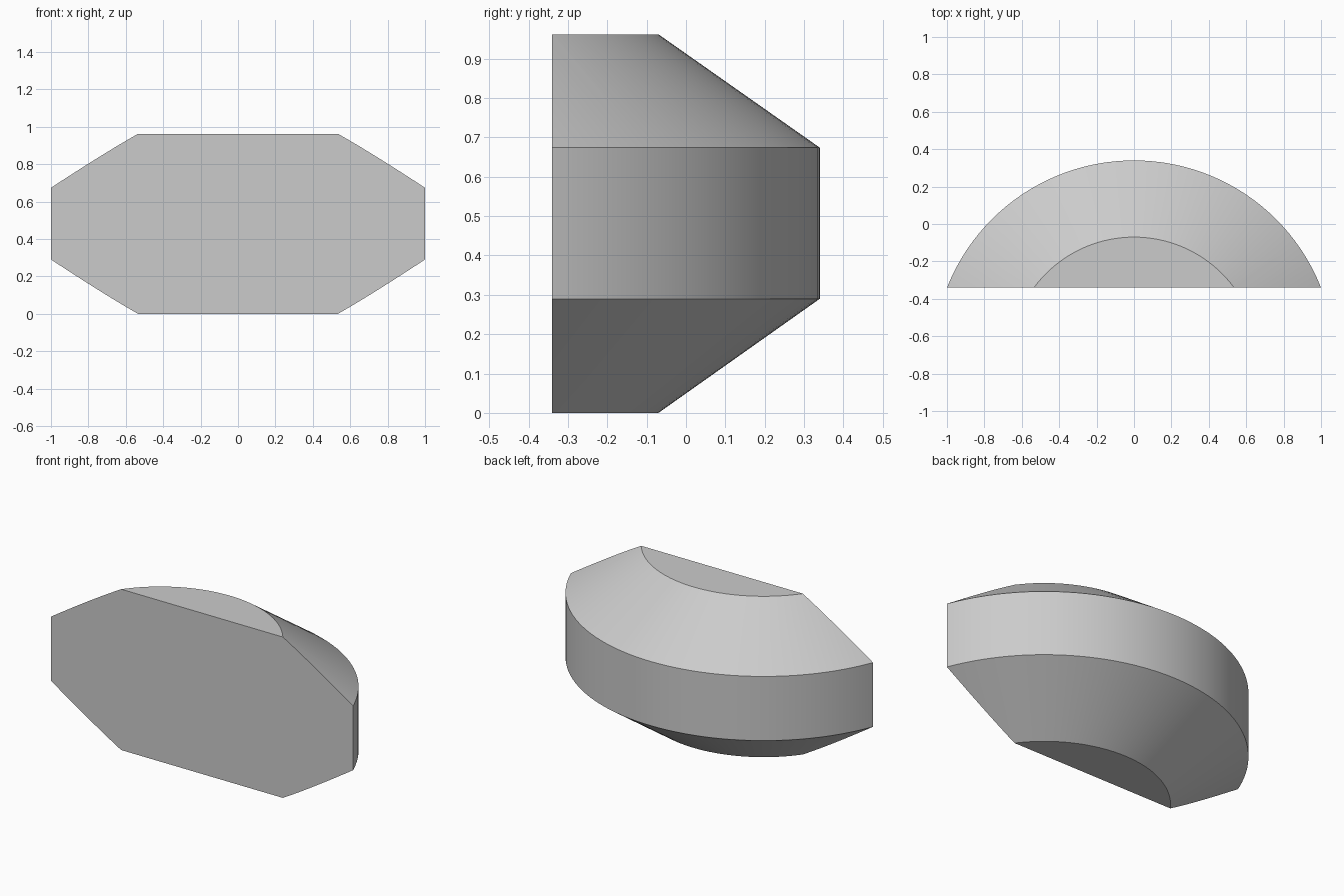
import bpy
import bmesh
from math import sin, cos, pi, radians

cube = bpy.data.objects.get("Cube")
if cube:
    bpy.data.objects.remove(cube, do_unlink=True)

# Plain grey material
grey = bpy.data.materials.new("light grey")
grey.use_nodes = True
colour = (0.6, 0.6, 0.6, 1)
grey.diffuse_color = colour
grey.node_tree.nodes["Principled BSDF"].inputs["Base Color"].default_value = colour

AXIS_Y = -0.735    # centre of the turned body
FRONT_Y = -0.34    # flat front plane
SEGMENTS = 128
PROFILE = [(0.665, 0), (1.075, 0.29), (1.075, 0.674), (0.665, 0.962)]

# Turned drum with chamfered rims
bm = bmesh.new()
rings = []
for radius, z in PROFILE:
    angles = [2 * pi * i / SEGMENTS for i in range(SEGMENTS)]
    rings.append([bm.verts.new((radius * cos(a), AXIS_Y + radius * sin(a), z))
                  for a in angles])
for low, high in zip(rings, rings[1:]):
    for i in range(SEGMENTS):
        j = (i + 1) % SEGMENTS
        bm.faces.new((low[i], low[j], high[j], high[i]))
bm.faces.new(rings[0][::-1])
bm.faces.new(rings[-1])

# Slice off the front and close it with one flat face
cut = bmesh.ops.bisect_plane(
    bm, geom=bm.verts[:] + bm.edges[:] + bm.faces[:],
    plane_co=(0, FRONT_Y, 0), plane_no=(0, -1, 0), clear_outer=True)
rim = [e for e in cut["geom_cut"] if isinstance(e, bmesh.types.BMEdge)]
bmesh.ops.contextual_create(bm, geom=rim)
bmesh.ops.recalc_face_normals(bm, faces=bm.faces[:])

mesh = bpy.data.meshes.new("rounded_segment")
bm.to_mesh(mesh)
bm.free()
mesh.materials.append(grey)
body = bpy.data.objects.new("rounded_segment", mesh)
bpy.context.collection.objects.link(body)

# Smooth curved bands, crisp rims
bpy.ops.object.select_all(action="DESELECT")
body.select_set(True)
bpy.context.view_layer.objects.active = body
bpy.ops.object.shade_smooth_by_angle(angle=radians(25))
